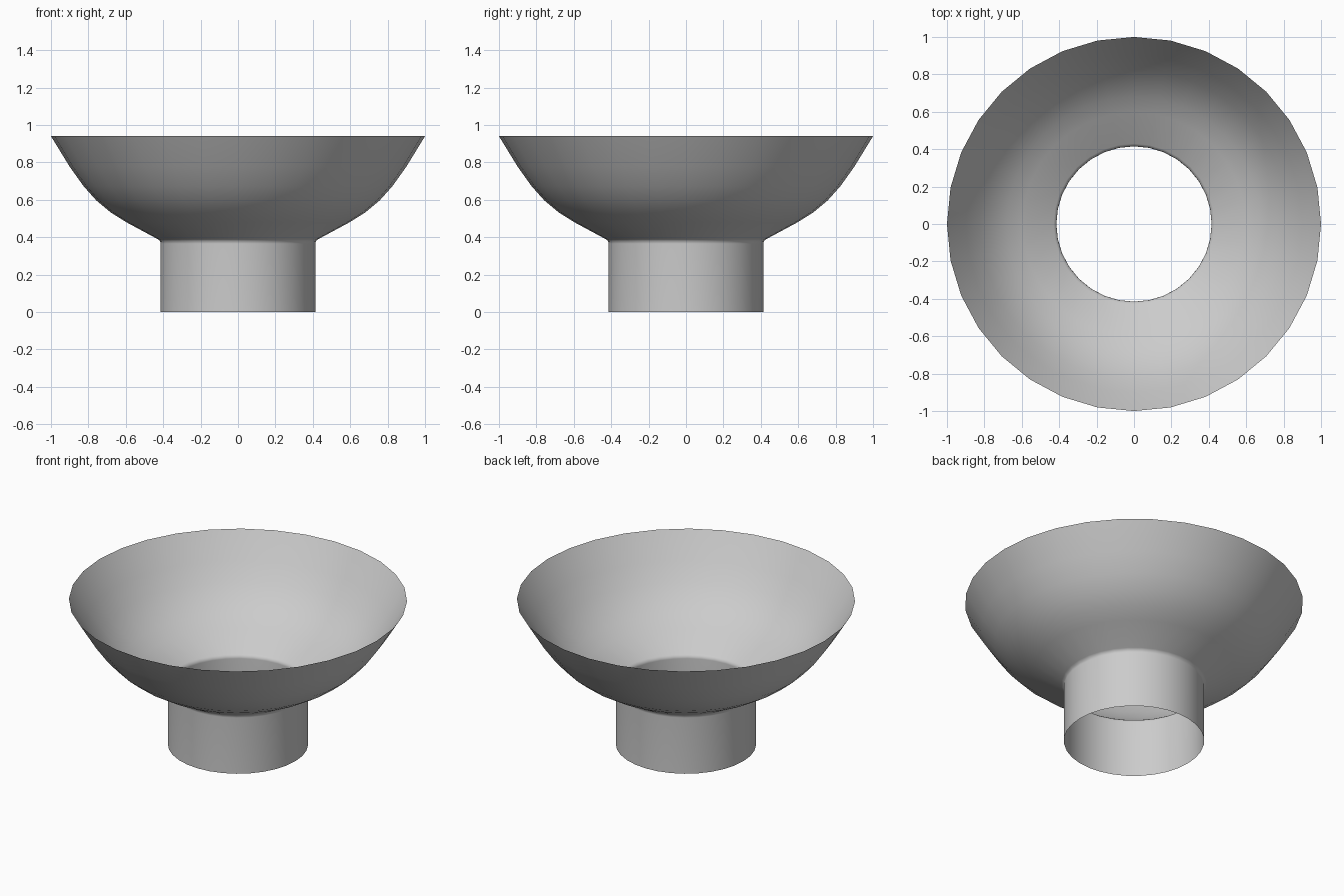
import bpy, bmesh, math

if "Cube" in bpy.data.objects:
    bpy.data.objects.remove(bpy.data.objects["Cube"])

SIDES = 32


def lathe(name, profile):
    """Open sheet of revolution around z from (radius, height) points."""
    bm = bmesh.new()
    rings = []
    for r, z in profile:
        rings.append([bm.verts.new((r * math.cos(2 * math.pi * i / SIDES),
                                    r * math.sin(2 * math.pi * i / SIDES), z))
                      for i in range(SIDES)])
    for low, high in zip(rings, rings[1:]):
        for i in range(SIDES):
            j = (i + 1) % SIDES
            face = bm.faces.new((low[i], low[j], high[j], high[i]))
            face.smooth = True
    mesh = bpy.data.meshes.new(name)
    bm.to_mesh(mesh)
    bm.free()
    obj = bpy.data.objects.new(name, mesh)
    bpy.context.collection.objects.link(obj)
    return obj


# Straight open neck, tight soft crease, then the flaring bowl
lathe("flared_bowl_with_neck", [
    (0.415, 0.0), (0.415, 0.365), (0.416, 0.38), (0.43, 0.39),
    (0.597, 0.48), (0.68, 0.532), (0.757, 0.596),
    (0.825, 0.672), (0.90, 0.777), (1.0, 0.94),
])
